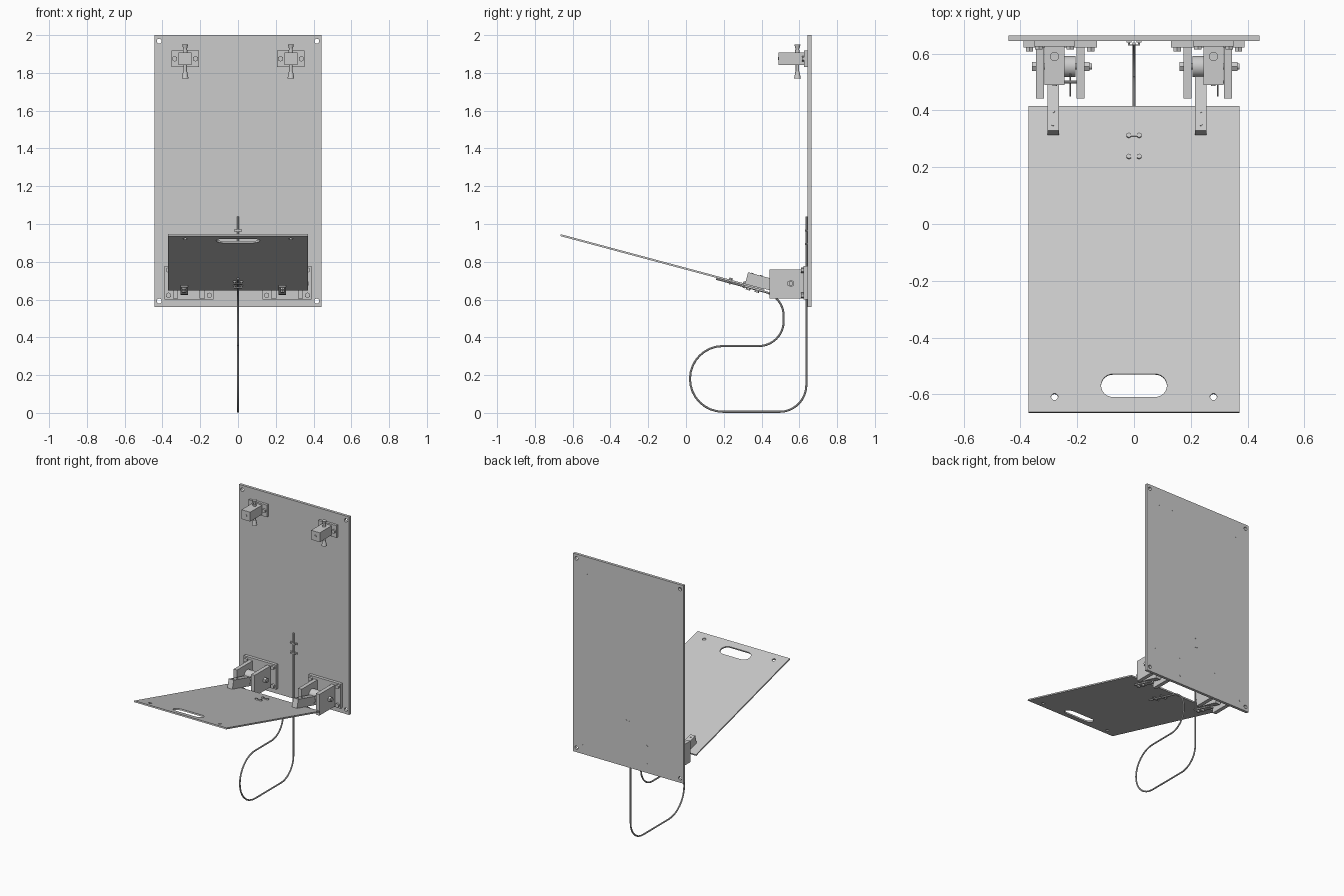
import bpy, bmesh, math
from mathutils import Matrix, Vector

cube = bpy.data.objects.get("Cube")
if cube:
    bpy.data.objects.remove(cube, do_unlink=True)

# One grey for everything
grey = bpy.data.materials.new("plain_grey")
grey.use_nodes = True
COLOUR = (0.6, 0.6, 0.6, 1)
grey.diffuse_color = COLOUR
grey.node_tree.nodes["Principled BSDF"].inputs["Base Color"].default_value = COLOUR

made = []
WORLD = Matrix.Identity(4)


def add_mesh(name, mesh):
    mesh.materials.clear()
    mesh.materials.append(grey)
    ob = bpy.data.objects.new(name, mesh)
    bpy.context.collection.objects.link(ob)
    made.append(ob)
    return ob


def from_bmesh(name, bm, frame):
    bm.transform(frame)
    mesh = bpy.data.meshes.new(name)
    bm.to_mesh(mesh)
    bm.free()
    return add_mesh(name, mesh)


def box(name, x, y, z, frame=WORLD):
    """Box from three (low, high) ranges."""
    bm = bmesh.new()
    bmesh.ops.create_cube(bm, size=1)
    for v in bm.verts:
        v.co = [(r[0] + r[1]) / 2 + c * (r[1] - r[0]) for c, r in zip(v.co, (x, y, z))]
    return from_bmesh(name, bm, frame)


def rod(name, a, b, r, frame=WORLD, sides=20, r2=None):
    """Cylinder or cone between two points."""
    a, b = Vector(a), Vector(b)
    bm = bmesh.new()
    bmesh.ops.create_cone(bm, cap_ends=True, segments=sides, radius1=r,
                          radius2=r if r2 is None else r2, depth=(b - a).length)
    turn = (b - a).to_track_quat('Z', 'Y').to_matrix().to_4x4()
    return from_bmesh(name, bm, frame @ Matrix.Translation((a + b) / 2) @ turn)


def curve_mesh(name, loops, frame, cyclic, **settings):
    """Poly curve turned into a mesh."""
    cu = bpy.data.curves.new(name, 'CURVE')
    for key, value in settings.items():
        setattr(cu, key, value)
    for pts in loops:
        sp = cu.splines.new('POLY')
        sp.points.add(len(pts) - 1)
        for p, co in zip(sp.points, pts):
            p.co = (*co, 1)
        sp.use_cyclic_u = cyclic
    tmp = bpy.data.objects.new(name + "_guide", cu)
    bpy.context.collection.objects.link(tmp)
    dg = bpy.context.evaluated_depsgraph_get()
    mesh = bpy.data.meshes.new_from_object(tmp.evaluated_get(dg))
    bpy.data.objects.remove(tmp, do_unlink=True)
    mesh.transform(frame)
    return add_mesh(name, mesh)


def arc(cx, cy, r, start, end, n=16):
    return [(cx + r * math.cos(math.radians(start + (end - start) * i / n)),
             cy + r * math.sin(math.radians(start + (end - start) * i / n))) for i in range(n + 1)]


def plate(name, hx, hy, half, holes, frame):
    """Rectangular sheet with cut-outs."""
    loops = [[(-hx, -hy), (hx, -hy), (hx, hy), (-hx, hy)]] + holes
    loops = [[(x, y, 0) for x, y in lp] for lp in loops]
    return curve_mesh(name, loops, frame, True, dimensions='2D', fill_mode='BOTH', extrude=half)


def hole(x, y, r):
    return arc(x, y, r, 0, 345, 23)


# Upright back panel with corner holes
panel_frame = Matrix.Translation((0, 0.654, 1.28)) @ Matrix.Rotation(-math.pi / 2, 4, 'X')
plate("back_panel", 0.443, 0.72, 0.01,
      [hole(x, y, 0.013) for x in (-0.417, 0.417) for y in (-0.688, 0.688)], panel_frame)

# Tilted flap with handle slot
flap_frame = Matrix.Translation((0, -0.125, 0.7965)) @ Matrix.Rotation(math.radians(-15), 4, 'X')
slot = arc(0.074, -0.461, 0.042, -90, 90) + arc(-0.074, -0.461, 0.042, 90, 270)
plate("flap", 0.371, 0.558, 0.005,
      [slot] + [hole(x, -0.502, 0.012) for x in (-0.28, 0.28)], flap_frame)

# Cable looping from the panel to the underside of the flap
path = ([(0.637, 1.04)] + arc(0.495, 0.148, 0.142, 0, -90) + arc(0.195, 0.18, 0.174, -90, -270)
        + arc(0.385, 0.486, 0.132, -90, 0) + arc(0.385, 0.513, 0.132, 0, 75) + [(0.16, 0.71)])
curve_mesh("cable", [[(0, y, z) for y, z in path]], WORLD, False, dimensions='3D',
           bevel_depth=0.0055, bevel_resolution=2, use_fill_caps=True)


def clip(name, frame, half, proud):
    """Saddle clip holding the cable, fixed by two screws."""
    for s in (-1, 1):
        x = 0.018 * s
        rod(name + "_screw", (x, 0, -half - 0.012), (x, 0, half + proud), 0.004, frame, 10)
        rod(name + "_nut", (x, 0, half), (x, 0, half + proud), 0.009, frame, 6)
        box(name + "_foot", (x - 0.009, x + 0.009), (-0.007, 0.007), (-half - 0.004, -half), frame)
    box(name + "_saddle", (-0.022, 0.022), (-0.005, 0.005), (-half - 0.015, -half - 0.011), frame)
    box(name + "_bridge", (-0.018, 0.018), (-0.003, 0.003), (half, half + proud / 2), frame)


for z in (0.965, 0.895):
    clip("panel_clip", panel_frame @ Matrix.Translation((0, 1.28 - z, 0)), 0.01, 0.001)
for u in (0.45, 0.373):
    clip("flap_clip", flap_frame @ Matrix.Translation((0, u, 0)), 0.005, 0.01)


def panel_bolt(name, x, z, front, frame):
    rod(name + "_head", (x, front, z), (x, front + 0.014, z), 0.015, frame, 6)
    rod(name + "_shank", (x, front, z), (x, 0.665, z), 0.006, frame, 12)


# Spring-pin latches at the top
for side in (-1, 1):
    f = Matrix.Translation((0.28 * side, 0, 1.875))
    box("latch_base", (-0.073, 0.073), (0.626, 0.644), (-0.044, 0.044), f)
    box("latch_block", (-0.035, 0.035), (0.49, 0.626), (-0.034, 0.034), f)
    rod("latch_front_screw", (0, 0.487, 0), (0, 0.5, 0), 0.008, f)
    rod("latch_pin", (0, 0.59, -0.1), (0, 0.59, 0.07), 0.009, f)
    rod("latch_knob", (0, 0.59, -0.105), (0, 0.59, -0.068), 0.018, f, r2=0.011)
    rod("latch_collar", (0, 0.59, 0.034), (0, 0.59, 0.045), 0.012, f)
    rod("latch_pin_head", (0, 0.59, 0.055), (0, 0.59, 0.075), 0.011, f, r2=0.016)
    for x in (-0.055, 0.055):
        panel_bolt("latch_bolt", x, 0, 0.614, f)

# Hinges at the bottom, the same way round on both sides
for cx in (-0.26, 0.26):
    f = Matrix.Translation((cx, 0, 0))
    box("hinge_base", (-0.13, 0.13), (0.622, 0.644), (0.6, 0.778), f)
    for x in (-0.071, 0.071):
        box("hinge_cheek", (x - 0.014, x + 0.014), (0.442, 0.622), (0.606, 0.76), f)
    for x in (-0.108, 0.108):
        for z in (0.622, 0.756):
            panel_bolt("hinge_bolt", x, z, 0.608, f)
    rod("hinge_pin", (-0.1, 0.555, 0.685), (0.112, 0.555, 0.685), 0.011, f)
    rod("hinge_pin_head", (-0.1, 0.555, 0.685), (-0.086, 0.555, 0.685), 0.019, f, 6)
    rod("hinge_pin_nut", (0.086, 0.555, 0.685), (0.104, 0.555, 0.685), 0.019, f, 6)
    rod("hinge_barrel", (-0.054, 0.555, 0.685), (0.054, 0.555, 0.685), 0.037, f, 28)
    rod("spring_hook", (0.01, 0.5, 0.705), (0.057, 0.5, 0.705), 0.005, f, 10)
    rod("spring_leg", (0.035, 0.45, 0.68), (0.035, 0.53, 0.71), 0.003, f, 8)
    # Arm that carries the flap, with a clamp strip below
    g = Matrix.Translation((cx - 0.025, 0, 0)) @ flap_frame
    box("flap_arm", (-0.02, 0.02), (0.452, 0.68), (0.005, 0.067), g)
    box("clamp_strip", (-0.02, 0.02), (0.45, 0.61), (-0.013, -0.005), g)
    for u in (0.475, 0.523):
        rod("arm_bolt", (0, u, -0.02), (0, u, 0.07), 0.006, g, 12)
        rod("arm_bolt_nut", (0, u, -0.024), (0, u, -0.013), 0.012, g, 6)

# Crisp edges, smooth rounds
bpy.ops.object.select_all(action='DESELECT')
for ob in made:
    ob.select_set(True)
bpy.context.view_layer.objects.active = made[0]
bpy.ops.object.shade_smooth_by_angle(angle=math.radians(35))
